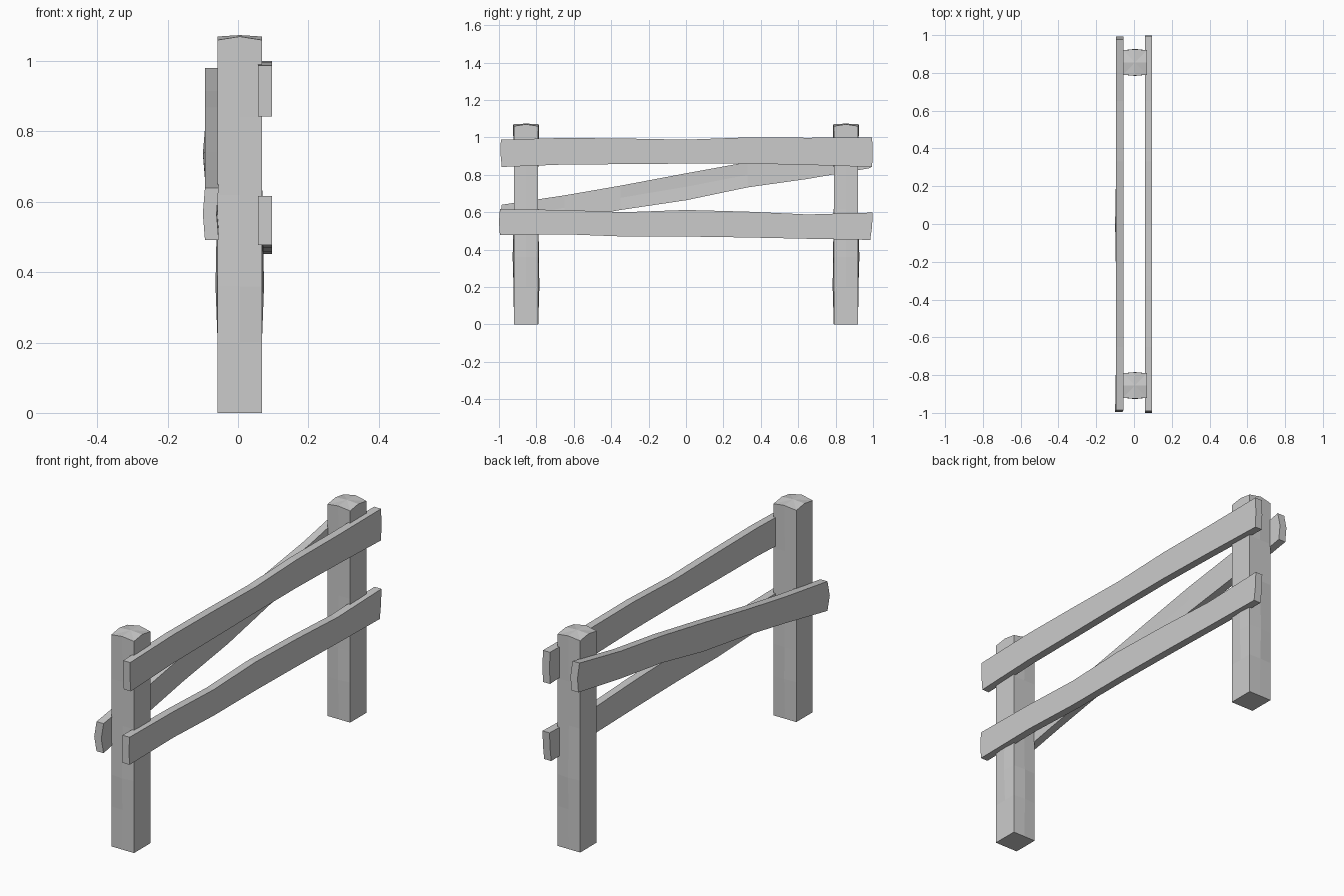
import bpy, bmesh

if "Cube" in bpy.data.objects:
    bpy.data.objects.remove(bpy.data.objects["Cube"])


def finish(name, bm):
    bmesh.ops.recalc_face_normals(bm, faces=bm.faces)
    mesh = bpy.data.meshes.new(name)
    bm.to_mesh(mesh)
    bm.free()
    obj = bpy.data.objects.new(name, mesh)
    bpy.context.collection.objects.link(obj)
    return obj


def bridge(bm, rings):
    for a, b in zip(rings, rings[1:]):
        n = len(a)
        for i in range(n):
            j = (i + 1) % n
            bm.faces.new((a[i], a[j], b[j], b[i]))


# Posts: eight-point rings so each face has a centre line that can bulge
def post(name, side):
    # z, bulge of the x faces, bulge outward along y, bulge inward along y
    levels = [(0, 0, 0, 0), (0.20, 0, 0.002, 0.006), (0.36, 0.006, 0.007, 0.004),
              (0.62, 0.001, 0, 0), (0.84, 0, 0, 0), (1.06, 0, 0.005, 0.005)]
    x0, x1, yi, yo = -0.058, 0.068, 0.79, 0.92
    xm, ym = 0.005, 0.855
    bm = bmesh.new()
    rings = []
    for z, bx, bo, bi in levels:
        pts = [(x0, yi), (xm, yi - bi), (x1, yi), (x1 + bx, ym),
               (x1, yo), (xm, yo + bo), (x0, yo), (x0 - bx, ym)]
        top = z > 1
        rings.append([bm.verts.new((x, side * y, z + (0.01 if top and i % 2 else 0)))
                      for i, (x, y) in enumerate(pts)])
    bridge(bm, rings)
    bm.faces.new(rings[0])
    # Low domed cap
    tip = bm.verts.new((xm, side * ym, 1.074))
    ring = rings[-1]
    for i in range(8):
        bm.faces.new((ring[i], ring[(i + 1) % 8], tip))
    return finish(name, bm)


# Rails: six-point rings along y with a slightly wavering top, bottom and middle
def rail(name, stations, x0, x1, bow, ends):
    bm = bmesh.new()
    rings = []
    last = len(stations) - 1
    for k, (y, lo, hi) in enumerate(stations):
        skew = ends[0] if k == 0 else ends[1] if k == last else (0, 0, 0)
        b = bow if k in (0, last // 2) else 0
        mid = (lo + hi) / 2
        rows = [(x0, lo, 0), (x1, lo, 0), (x1 + b, mid, 1),
                (x1, hi, 2), (x0, hi, 2), (x0 + b, mid, 1)]
        rings.append([bm.verts.new((x, y + skew[r], z)) for x, z, r in rows])
    bridge(bm, rings)
    bm.faces.new(rings[0])
    bm.faces.new(rings[-1])
    return finish(name, bm)


post("near_post", -1)
post("far_post", 1)

rail("upper_rail",
     [(-0.99, 0.842, 0.988), (-0.65, 0.855, 0.997), (-0.33, 0.857, 0.994),
      (0, 0.86, 0.988), (0.33, 0.86, 1.0), (0.65, 0.853, 0.998), (0.995, 0.842, 1.0)],
     0.057, 0.096, 0, [(0.005, -0.002, 0), (0, 0.003, 0)])

rail("lower_rail",
     [(-0.995, 0.478, 0.616), (-0.65, 0.482, 0.612), (-0.33, 0.470, 0.600),
      (0, 0.470, 0.612), (0.33, 0.465, 0.603), (0.65, 0.458, 0.588), (0.995, 0.452, 0.598)],
     0.057, 0.096, 0, [(0, -0.005, 0), (-0.01, 0, 0.003)])

rail("diagonal_brace",
     [(-0.985, 0.492, 0.640), (-0.65, 0.558, 0.690), (-0.35, 0.612, 0.742),
      (0, 0.664, 0.808), (0.33, 0.733, 0.868), (0.65, 0.778, 0.915), (0.985, 0.836, 0.980)],
     -0.094, -0.055, -0.006, [(0, -0.01, 0), (0, 0.008, -0.008)])
